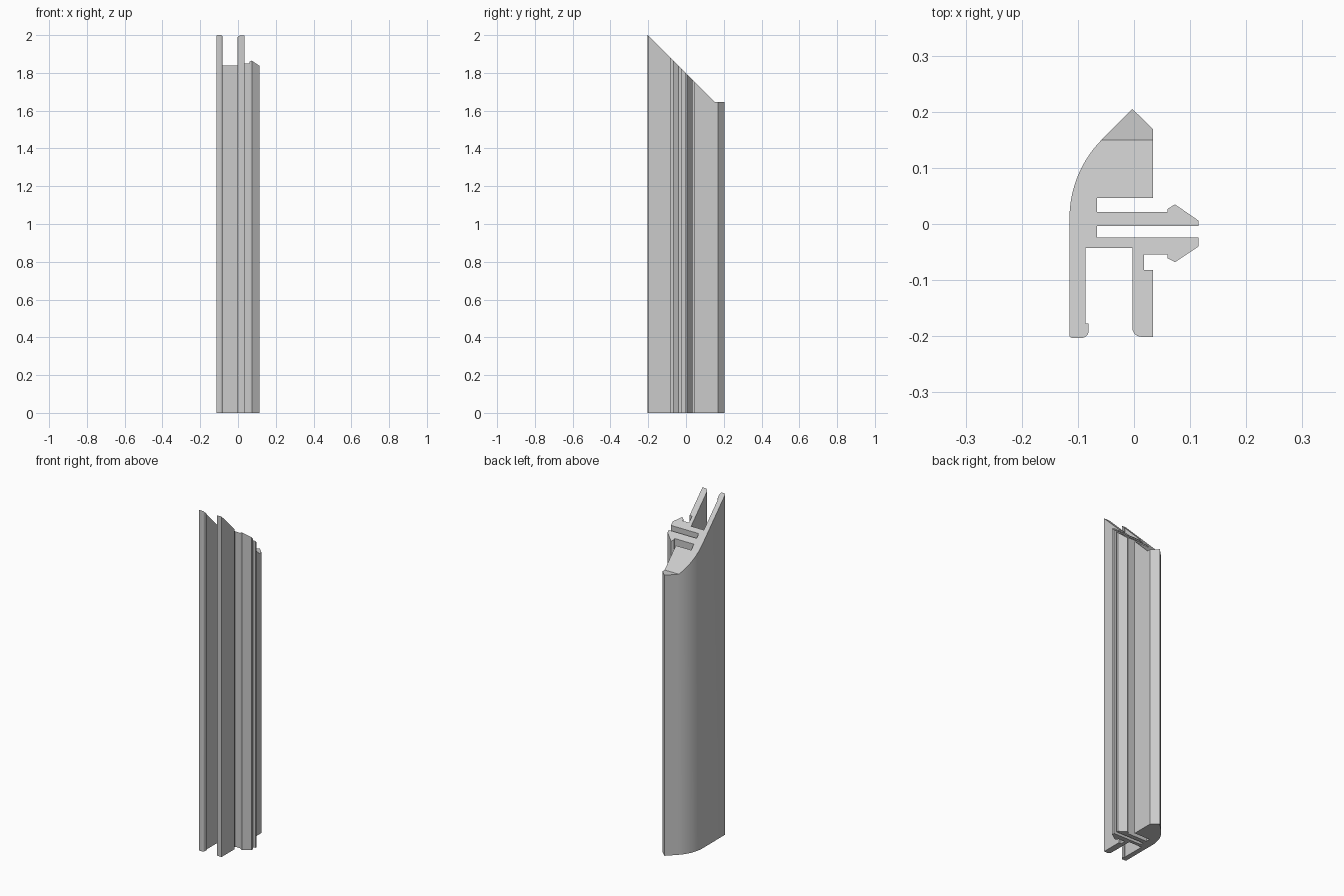
import bpy, bmesh, math

cube = bpy.data.objects.get("Cube")
if cube:
    bpy.data.objects.remove(cube, do_unlink=True)

FRONT, LEDGE, HEIGHT = -0.203, 0.15, 2.0


def arc(cx, cy, r, start, end, steps):
    """Points along a circular arc, angles in degrees."""
    angles = [math.radians(start + (end - start) * i / steps) for i in range(steps + 1)]
    return [(cx + r * math.cos(a), cy + r * math.sin(a)) for a in angles]


# Cross-section, clockwise from the pointed back ridge
profile = [(-0.003, 0.205), (0.034, 0.169), (0.034, 0.046), (-0.066, 0.046)]
# rear barbed clip
profile += [(-0.066, 0.021), (0.06, 0.021), (0.06, 0.027), (0.073, 0.035),
            (0.115, 0.006), (0.115, -0.004), (-0.066, -0.004)]
# front barbed clip
profile += [(-0.066, -0.024), (0.115, -0.024), (0.115, -0.04), (0.073, -0.068),
            (0.06, -0.061), (0.06, -0.054), (0.018, -0.054)]
# inner leg with a rounded toe
profile += [(0.018, -0.082), (0.034, -0.082), (0.034, -0.201)]
profile += arc(0.013, -0.185, 0.016, 270, 180, 6)
profile += [(-0.003, -0.043), (-0.086, -0.043)]
# outer leg with a small lip and rounded toe
profile += [(-0.086, -0.177), (-0.081, -0.177)]
profile += arc(-0.093, -0.191, 0.012, 0, -90, 6)
profile += arc(-0.11, -0.198, 0.005, 270, 180, 4)
# curved outer wall running into the straight bevel
profile += arc(0.085, 0.01, 0.2, 180, 135, 16)

# Split the section at the ledge, then raise it
bm = bmesh.new()
bm.faces.new([bm.verts.new((x, y, 0)) for x, y in profile])
bmesh.ops.bisect_plane(bm, geom=bm.verts[:] + bm.edges[:] + bm.faces[:], dist=1e-5,
                       plane_co=(0, LEDGE, 0), plane_no=(0, 1, 0))
raised = bmesh.ops.extrude_face_region(bm, geom=bm.faces[:], use_keep_orig=True)

# Mitred top: 45 degree slope ending in a flat ledge
for v in raised["geom"]:
    if isinstance(v, bmesh.types.BMVert):
        v.co.z = HEIGHT - (min(v.co.y, LEDGE) - FRONT)

# Remove any wall inside the solid and face everything outward
inside = [f for f in bm.faces if abs(f.normal.z) < 0.1
          and all(abs(v.co.y - LEDGE) < 1e-4 for v in f.verts)]
bmesh.ops.delete(bm, geom=inside, context="FACES_ONLY")
bmesh.ops.recalc_face_normals(bm, faces=bm.faces[:])

mesh = bpy.data.meshes.new("trim_profile")
bm.to_mesh(mesh)
bm.free()
trim = bpy.data.objects.new("trim_profile", mesh)
bpy.context.collection.objects.link(trim)

# Single grey material
grey = bpy.data.materials.new("light_grey")
grey.use_nodes = True
colour = (0.6, 0.6, 0.6, 1)
grey.diffuse_color = colour
grey.node_tree.nodes["Principled BSDF"].inputs["Base Color"].default_value = colour
mesh.materials.append(grey)

# Smooth curves, crisp edges
bpy.ops.object.select_all(action="DESELECT")
trim.select_set(True)
bpy.context.view_layer.objects.active = trim
bpy.ops.object.shade_smooth_by_angle(angle=math.radians(25))
